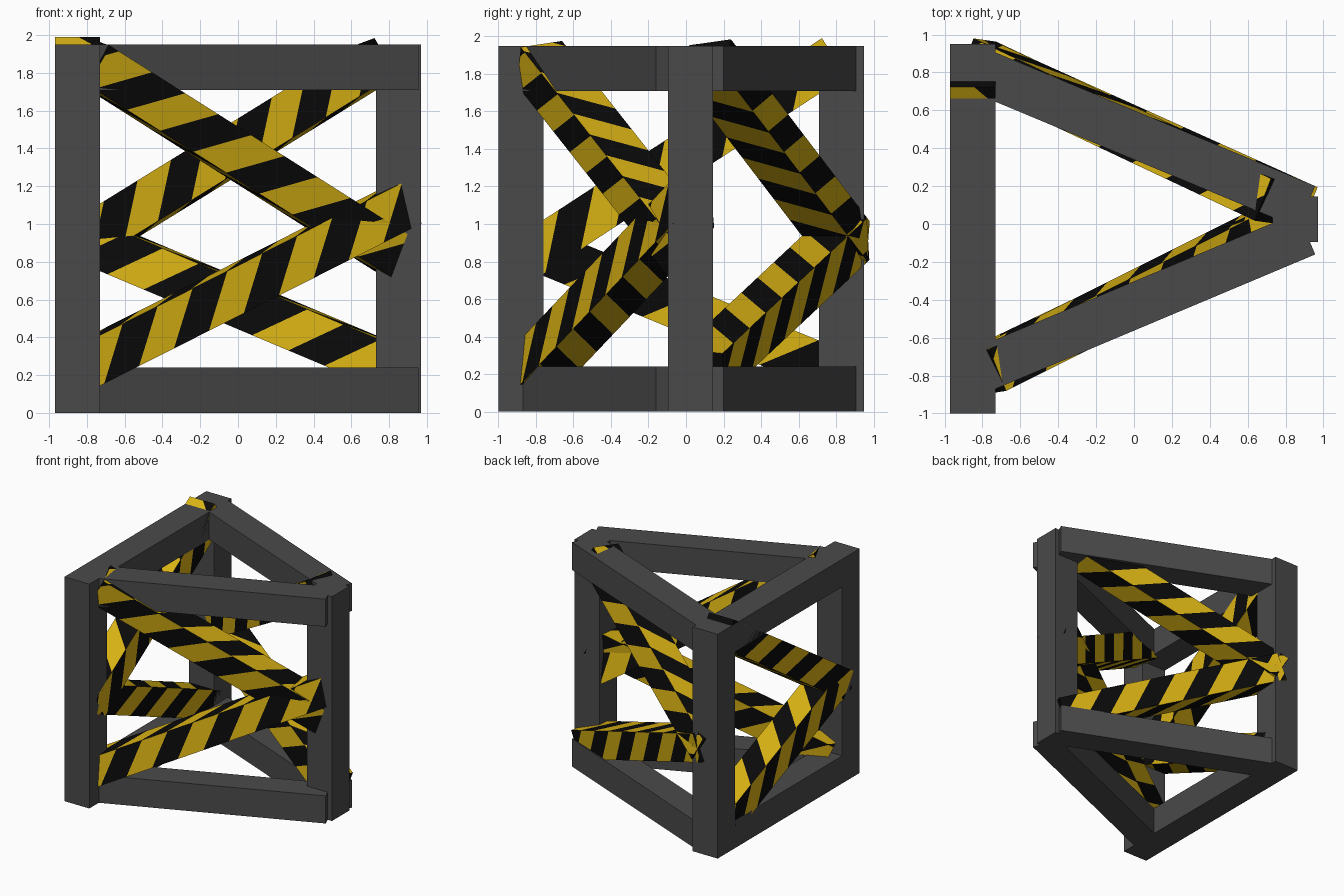
import bpy, bmesh, math
from mathutils import Vector, Matrix

if "Cube" in bpy.data.objects:
    bpy.data.objects.remove(bpy.data.objects["Cube"])

W = 0.24          # thickness of every bar
BAND = 0.225      # stripe width along a brace


def material(name, rgb):
    m = bpy.data.materials.new(name)
    m.diffuse_color = (*rgb, 1)
    m.use_nodes = True
    m.node_tree.nodes["Principled BSDF"].inputs["Base Color"].default_value = m.diffuse_color
    return m


GREY = material("dark_grey_steel", (0.068, 0.068, 0.068))
YELLOW = material("hazard_yellow", (0.70, 0.45, 0.007))
BLACK = material("hazard_black", (0.003, 0.003, 0.003))


def bar_matrix(a, b, roll=0.0):
    """Local x runs from a to b, local z stays upward, then rolls about x."""
    d = (b - a).normalized()
    ref = Vector((0, 0, 1)) if abs(d.z) < 0.99 else Vector((-1, 0, 0))
    y = ref.cross(d).normalized()
    z = d.cross(y)
    rot = Matrix((d, y, z)).transposed().to_4x4()
    return Matrix.Translation(a) @ rot @ Matrix.Rotation(roll, 4, 'X')


def finish(name, bm, mats):
    mesh = bpy.data.meshes.new(name)
    bm.to_mesh(mesh)
    bm.free()
    for m in mats:
        mesh.materials.append(m)
    ob = bpy.data.objects.new(name, mesh)
    bpy.context.collection.objects.link(ob)
    return ob


def beam(name, a, b):
    a, b = Vector(a), Vector(b)
    bm = bmesh.new()
    bmesh.ops.create_cube(bm, size=1)
    length = (b - a).length
    bm.transform(Matrix.Translation((length / 2, 0, 0)) @ Matrix.Diagonal((length, W, W, 1)))
    bm.transform(bar_matrix(a, b))
    finish(name, bm, [GREY])


def striped_brace(name, a, b, roll=0.0):
    a, b = Vector(a), Vector(b)
    length, h = (b - a).length, W / 2
    bm = bmesh.new()
    for k in range(4):
        # one long side, cut into 45 degree bands
        side = bmesh.new()
        side.faces.new([side.verts.new(p) for p in
                        ((0, -h, h), (length, -h, h), (length, h, h), (0, h, h))])
        for i in range(-6, 8):
            cut = 0.95 + (i + 0.5) * BAND
            bmesh.ops.bisect_plane(side, geom=side.verts[:] + side.edges[:] + side.faces[:],
                                   plane_co=(cut, 0, 0), plane_no=(1, -1, 0))
        spin = Matrix.Rotation(k * math.pi / 2, 4, 'X')
        for f in side.faces:
            c = f.calc_center_median()
            nf = bm.faces.new([bm.verts.new(spin @ v.co) for v in f.verts])
            nf.material_index = math.floor((c.x - c.y - 0.95) / BAND + 0.5) % 2
        side.free()
    # end caps
    for x, s in ((0, -1), (length, 1)):
        cap = bm.faces.new([bm.verts.new((x, y * s, z)) for y, z in
                            ((-h, -h), (h, -h), (h, h), (-h, h))])
        cap.material_index = 1
    bm.transform(bar_matrix(a, b, roll))
    finish(name, bm, [YELLOW, BLACK])


# three corner posts
for name, x, y in (("front_left_post", -0.85, -0.88),
                   ("back_left_post", -0.85, 0.83),
                   ("right_post", 0.85, 0.025)):
    beam(name, (x, y, 0), (x, y, 1.95))

# triangular rings of beams, bottom and top
for level, z in (("bottom", 0.12), ("top", 1.83)):
    beam(level + "_left_beam", (-0.85, -0.88, z), (-0.85, 0.83, z))
    beam(level + "_front_beam", (-0.79, -0.765, z), (0.91, -0.05, z))
    beam(level + "_back_beam", (-0.79, 0.80, z), (0.91, 0.09, z))

# hazard striped braces, two on each side of the triangle
striped_brace("front_upper_brace", (-0.78, -0.78, 1.856), (0.83, 0.025, 0.836), 0.16)
striped_brace("front_lower_brace", (-0.84, -0.79, 0.235), (0.876, 0.03, 1.10), -0.10)
striped_brace("back_upper_brace", (-0.83, 0.86, 0.895), (0.74, 0.12, 1.865), 0.15)
striped_brace("back_lower_brace", (-0.83, 0.86, 0.93), (0.88, 0.09, 0.21), -0.10)
striped_brace("left_upper_brace", (-0.85, -0.85, 0.82), (-0.85, 0.79, 1.89))
striped_brace("left_lower_brace", (-0.85, -0.85, 0.89), (-0.85, 0.78, 0.22))
